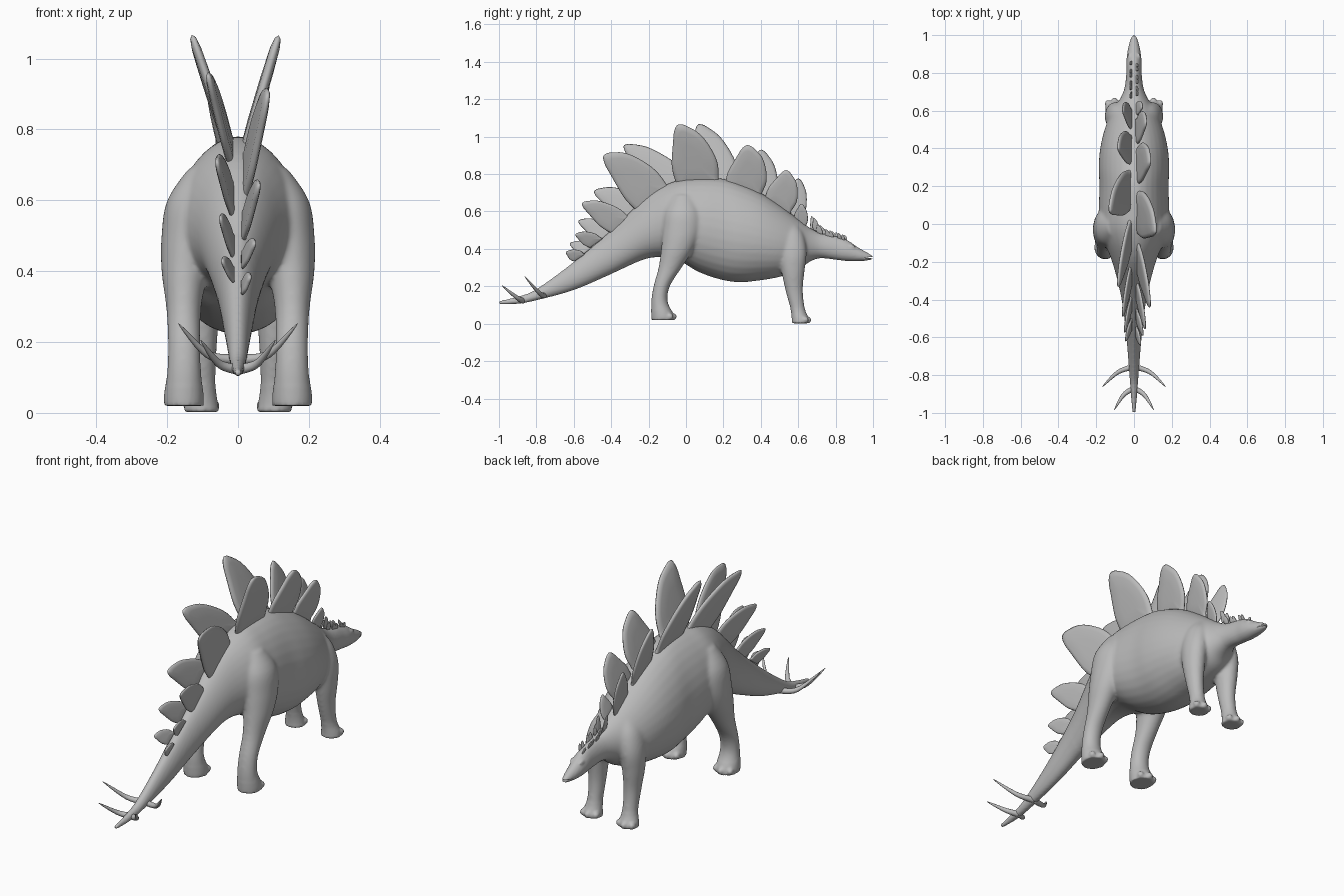
import bpy, bmesh, math
from mathutils import Vector

cube = bpy.data.objects.get("Cube")
if cube:
    bpy.data.objects.remove(cube, do_unlink=True)

skin = bpy.data.materials.new("grey skin")
skin.use_nodes = True
GREY = (0.5, 0.5, 0.5, 1)
skin.diffuse_color = GREY
skin.node_tree.nodes["Principled BSDF"].inputs["Base Color"].default_value = GREY


def add_object(name, bm):
    bmesh.ops.recalc_face_normals(bm, faces=bm.faces)
    mesh = bpy.data.meshes.new(name)
    bm.to_mesh(mesh)
    bm.free()
    mesh.materials.append(skin)
    mesh.shade_smooth()
    ob = bpy.data.objects.new(name, mesh)
    bpy.context.collection.objects.link(ob)
    return ob


def spline(rows, steps):
    """Catmull-Rom interpolation through rows of numbers."""
    pts = [Vector(r) for r in rows]
    pts = [pts[0]] + pts + [pts[-1]]
    out = []
    for a, b, c, d in zip(pts, pts[1:], pts[2:], pts[3:]):
        for i in range(steps):
            t = i / steps
            out.append(b + 0.5 * t * (c - a + t * (2*a - 5*b + 4*c - d + t * (3*(b - c) + d - a))))
    return out + [pts[-1]]


def loft(bm, rings):
    """Skin closed rings of points and cap both ends."""
    rows = [[bm.verts.new(p) for p in ring] for ring in rings]
    n = len(rows[0])
    for lo, hi in zip(rows, rows[1:]):
        for i in range(n):
            bm.faces.new((lo[i], lo[(i + 1) % n], hi[(i + 1) % n], hi[i]))
    bm.faces.new(rows[0][::-1])
    bm.faces.new(rows[-1])


ANGLES = [math.tau * i / 32 for i in range(32)]

# Trunk, neck, head and tail: y, top, bottom, half width
trunk = [(-1, .122, .104, .008), (-.9, .145, .106, .017), (-.8, .185, .125, .024),
         (-.6, .33, .18, .04), (-.4, .50, .265, .065), (-.2, .69, .35, .115),
         (-.05, .765, .34, .175), (.07, .78, .275, .185), (.2, .775, .232, .182),
         (.3, .745, .222, .186), (.4, .70, .232, .178), (.5, .635, .25, .155),
         (.6, .56, .285, .115), (.66, .515, .33, .075), (.72, .485, .35, .05),
         (.8, .468, .342, .04), (.86, .448, .335, .04), (.92, .408, .334, .033),
         (.97, .38, .338, .021), (1, .36, .345, .01)]
rings = []
for y, top, low, hw in spline(trunk, 5):
    mid, h = (top + low) / 2, (top - low) / 2
    rings.append([(hw * math.sin(a) * (1 - .12 * math.cos(a)), y, mid + h * math.cos(a))
                  for a in ANGLES])
bm = bmesh.new()
loft(bm, rings)
body = add_object("body", bm)

# Legs: x, y, z, x radius, y radius
hind = [(.153, -.122, .02, .056, .062), (.153, -.126, .05, .056, .06), (.152, -.142, .12, .048, .044),
        (.152, -.13, .2, .046, .044), (.153, -.085, .3, .05, .062), (.15, -.045, .4, .066, .088),
        (.14, -.02, .5, .076, .105), (.12, -.015, .6, .08, .1), (.08, -.015, .69, .06, .06)]
front = [(.103, .612, .002, .05, .047), (.103, .61, .03, .046, .045), (.1, .597, .08, .037, .039),
         (.1, .578, .18, .04, .047), (.102, .572, .28, .05, .062), (.098, .57, .38, .055, .075),
         (.08, .56, .47, .05, .07), (.05, .55, .53, .04, .05)]
parts = [body]
for side, s in (("left", 1), ("right", -1)):
    for name, leg in (("hind", hind), ("front", front)):
        bm = bmesh.new()
        loft(bm, [[(s * (x + rx * math.cos(a)), y + ry * math.sin(a), z) for a in ANGLES]
                  for x, y, z, rx, ry in spline(leg, 4)])
        parts.append(add_object(f"{side}_{name}_leg", bm))
        # Three rounded toes fan out at the front of each foot
        fx, fy, fz, rx, ry = leg[0]
        for a in (-.8, 0, .8):
            bm = bmesh.new()
            bmesh.ops.create_uvsphere(bm, u_segments=12, v_segments=8, radius=.02)
            bmesh.ops.scale(bm, vec=(.8, 1, .85), verts=bm.verts)
            centre = (s * (fx + rx * math.sin(a)), fy + ry * math.cos(a) - .008, fz + .018)
            bmesh.ops.translate(bm, vec=centre, verts=bm.verts)
            parts.append(add_object("toe", bm))

# Brow ridges over the eyes
for s in (1, -1):
    bm = bmesh.new()
    bmesh.ops.create_uvsphere(bm, u_segments=12, v_segments=8, radius=.012)
    bmesh.ops.scale(bm, vec=(.7, 1.6, .8), verts=bm.verts)
    bmesh.ops.translate(bm, vec=(s * .027, .885, .413), verts=bm.verts)
    parts.append(add_object("brow", bm))

# Fuse everything into one skin and soften the joins
with bpy.context.temp_override(active_object=body, selected_editable_objects=parts):
    bpy.ops.object.join()
bpy.context.view_layer.objects.active = body


def apply(mod):
    bpy.ops.object.modifier_apply(modifier=mod.name)


remesh = body.modifiers.new("fuse", "REMESH")
remesh.mode, remesh.voxel_size = "VOXEL", .007
apply(remesh)
joins = body.vertex_groups.new(name="joins")
joins.add([v.index for v in body.data.vertices if -.4 < v.co.y < .72 and v.co.z > .08], 1, "REPLACE")
soften = body.modifiers.new("soften", "SMOOTH")
soften.factor, soften.iterations, soften.vertex_group = .5, 16, "joins"
apply(soften)
polish = body.modifiers.new("polish", "SMOOTH")
polish.factor, polish.iterations = .5, 2
apply(polish)

# Mouth slit cut as a thin wedge
bm = bmesh.new()
loft(bm, [[(x, .955, .353), (x, 1.02, .347), (x, 1.02, .36)] for x in (-.06, .06)])
slit = add_object("mouth_cutter", bm)
cut = body.modifiers.new("mouth", "BOOLEAN")
cut.operation, cut.object, cut.solver = "DIFFERENCE", slit, "EXACT"
apply(cut)
bpy.data.objects.remove(slit, do_unlink=True)
body.data.shade_smooth()

# Back plates: leaf outline as (across, up), inflated like a lens
LEAF = [(-.44, -.15), (-.47, .0), (-.45, .24), (-.36, .46), (-.25, .68), (-.16, .86), (-.05, .98), (.05, 1),
        (.17, .97), (.42, .82), (.57, .55), (.61, .28), (.52, 0), (.46, -.15)]


def plate(name, side, back, front, tip, thick):
    """Leaf between two base points (y, z), reaching to tip (x, y, z)."""
    root = .012 + .07 * (tip[0] - .012) * 2
    a, b = Vector((root, *back)), Vector((root, *front))
    base, across = (a + b) / 2, b - a
    rise = Vector(tip) - base
    normal = across.cross(rise).normalized()
    outline = [base + across * u + rise * v for u, v in LEAF]
    outline = [Vector(p) for p in spline(outline + outline[:1], 3)[:-1]]
    middle = base + rise * .4 + across * .06
    bm = bmesh.new()
    loops = []
    for scale, lift in ((.4, -1), (.8, -.85), (.95, -.55), (1, 0), (.95, .55), (.8, .85), (.4, 1)):
        ring = [middle + (p - middle) * scale + normal * lift * thick for p in outline]
        loops.append([(side * p.x, p.y, p.z) for p in ring])
    loft(bm, loops)
    add_object(name, bm)


plates_left = [((-.065, .765), (.17, .77), (.115, -.04, 1.065)), ((.205, .75), (.40, .695), (.085, .33, .955)),
               ((.42, .685), (.56, .605), (.065, .54, .82)), ((.575, .57), (.64, .525), (.045, .62, .64)),
               ((-.27, .60), (-.10, .73), (.085, -.44, .90)), ((-.42, .49), (-.31, .57), (.06, -.555, .645)),
               ((-.53, .41), (-.46, .46), (.048, -.59, .48)), ((-.61, .335), (-.55, .375), (.035, -.64, .385))]
plates_right = [((.06, .775), (.28, .75), (.13, .07, 1.067)), ((.31, .735), (.47, .655), (.085, .405, .93)),
                ((.5, .635), (.61, .55), (.06, .605, .775)), ((-.16, .70), (.02, .77), (.085, -.33, .955)),
                ((-.34, .555), (-.22, .65), (.06, -.49, .71)), ((-.47, .44), (-.39, .505), (.05, -.575, .55)),
                ((-.57, .37), (-.51, .415), (.045, -.62, .43))]
for name, side, row in (("left_plate", 1, plates_left), ("right_plate", -1, plates_right)):
    for back, fore, tip in row:
        plate(name, side, back, fore, tip, .004 + .05 * (fore[0] - back[0]))

# Small neck plates shrink towards the head
for i in range(6):
    y, size = .665 + .033 * i, .034 - .003 * i
    z = .51 - .036 * min(i, 2) / 2 - .006 * max(i - 2, 0)
    plate("neck_plate", 1 if i % 2 else -1, (y, z), (y + size, z - .01),
          (.022, y + .006, z + (.065 if i == 0 else .042 - .004 * i)), .004)
    plate("neck_plate", -1 if i % 2 else 1, (y + .012, z), (y + .012 + size, z - .01),
          (.022, y + .018, z + (.055 if i == 0 else .038 - .004 * i)), .004)

# Tail spikes: tapered horns sweeping out and back
for s in (1, -1):
    for root, bend, tip in (((0, -.755, .15), (.085, -.785, .165), (.168, -.862, .252)),
                            ((0, -.87, .122), (.055, -.905, .14), (.105, -.985, .205))):
        path = spline((root, bend, tip), 6)
        bm = bmesh.new()
        rows = []
        for i, p in enumerate(path):
            r = .0135 * (1 - (i / (len(path) - 1)) ** 2) + .001
            way = (path[min(i + 1, len(path) - 1)] - path[max(i - 1, 0)]).normalized()
            u = way.cross(Vector((0, 0, 1))).normalized()
            v = u.cross(way)
            ring = [p + (u * math.cos(a) + v * math.sin(a)) * r for a in ANGLES[::2]]
            rows.append([(s * q.x, q.y, q.z) for q in ring])
        loft(bm, rows)
        add_object("tail_spike", bm)
